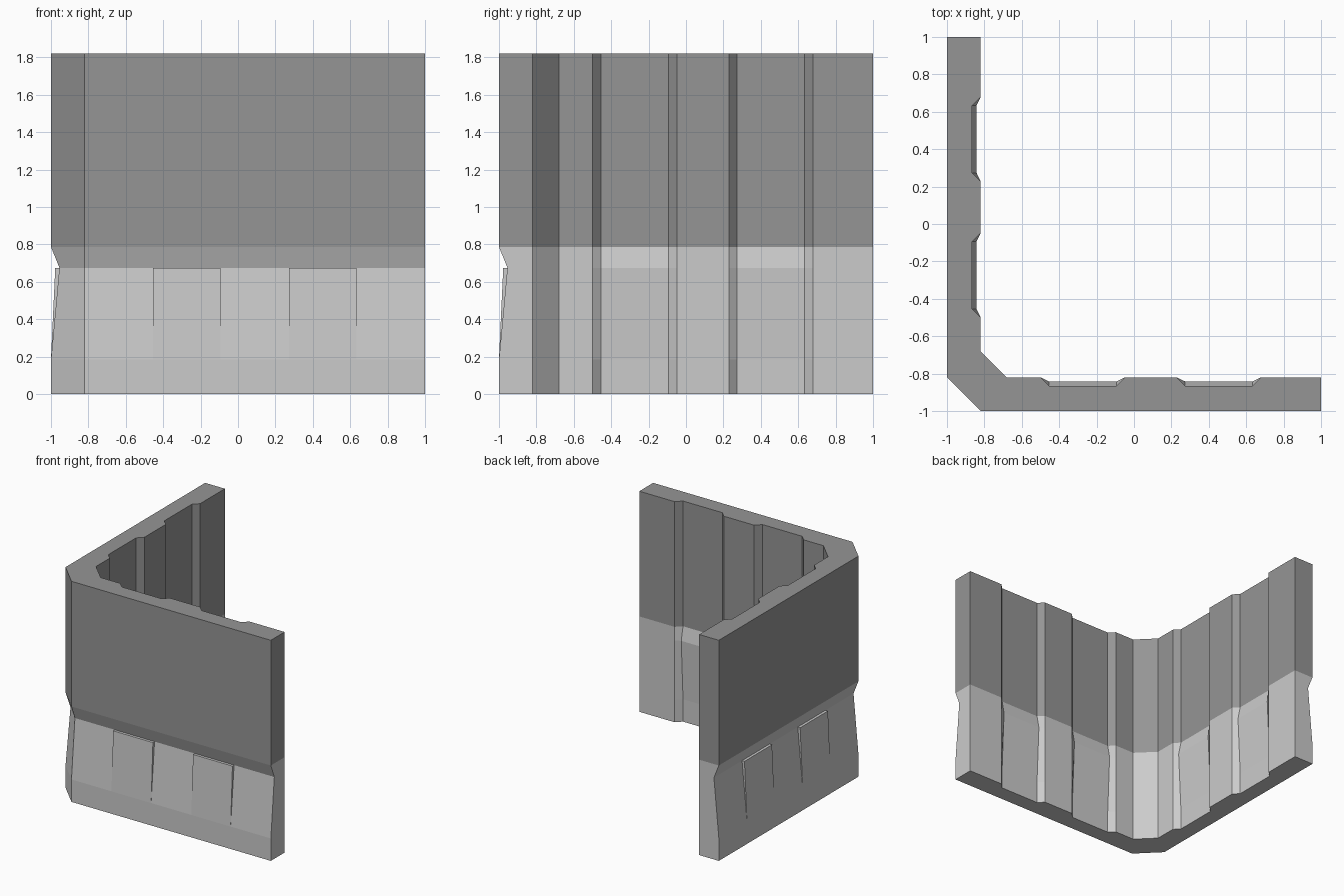
import bpy, bmesh

if "Cube" in bpy.data.objects:
    bpy.data.objects.remove(bpy.data.objects["Cube"])

PANELS = [(-0.455, -0.093), (0.274, 0.633)]


def arm(outer, panel, recess):
    """Outer and inner plan lines of the front arm, from corner to free end."""
    out = [(-0.82, outer)]
    inn = [(-0.68, -0.82)]
    for a, b in PANELS:
        out += [(a, outer), (a, panel), (b, panel), (b, outer)]
        inn += [(a - 0.045, -0.82), (a, recess), (b, recess), (b + 0.045, -0.82)]
    return out + [(1, outer)], inn + [(1, -0.82)]


def section(outer, panel, recess):
    """Closed plan of the whole corner, mirrored about the diagonal."""
    out, inn = arm(outer, panel, recess)
    half = out + inn[::-1]
    n = len(out)
    swap = [(y, x) for x, y in half]
    return out + inn[::-1] + swap[n:][::-1] + swap[:n][::-1]


def loft(name, levels, cap_bottom, cap_top, grey=None):
    bm = bmesh.new()
    rings = [[bm.verts.new((x, y, z)) for x, y in section(*s)] for z, *s in levels]
    n = len(rings[0])
    for lo, hi in zip(rings, rings[1:]):
        for i in range(n):
            j = (i + 1) % n
            bm.faces.new((lo[i], lo[j], hi[j], hi[i]))
    if cap_bottom:
        bm.faces.new(rings[0][::-1])
    if cap_top:
        bm.faces.new(rings[-1])
    bmesh.ops.remove_doubles(bm, verts=bm.verts, dist=0.0005)
    bmesh.ops.dissolve_degenerate(bm, edges=bm.edges, dist=0.0001)
    bmesh.ops.recalc_face_normals(bm, faces=bm.faces)
    mesh = bpy.data.meshes.new(name)
    bm.to_mesh(mesh)
    bm.free()
    obj = bpy.data.objects.new(name, mesh)
    bpy.context.collection.objects.link(obj)
    if grey:
        mat = bpy.data.materials.new(name + "_grey")
        mat.diffuse_color = (grey, grey, grey, 1)
        mat.use_nodes = True
        mat.node_tree.nodes["Principled BSDF"].inputs["Base Color"].default_value = mat.diffuse_color
        mesh.materials.append(mat)
    return obj


# Lower base: plinth, inward slope with raised panels, then flare to the wall
loft("corner_base", [
    (0.0, -1, -1, -0.865),
    (0.185, -1, -1, -0.865),
    (0.675, -0.955, -0.977, -0.842),
    (0.675, -0.955, -0.955, -0.842),
    (0.787, -1, -1, -0.865),
], True, False)

# Upper wall: straight, darker
loft("corner_wall", [
    (0.787, -1, -1, -0.865),
    (1.82, -1, -1, -0.865),
], False, True, 0.3)
